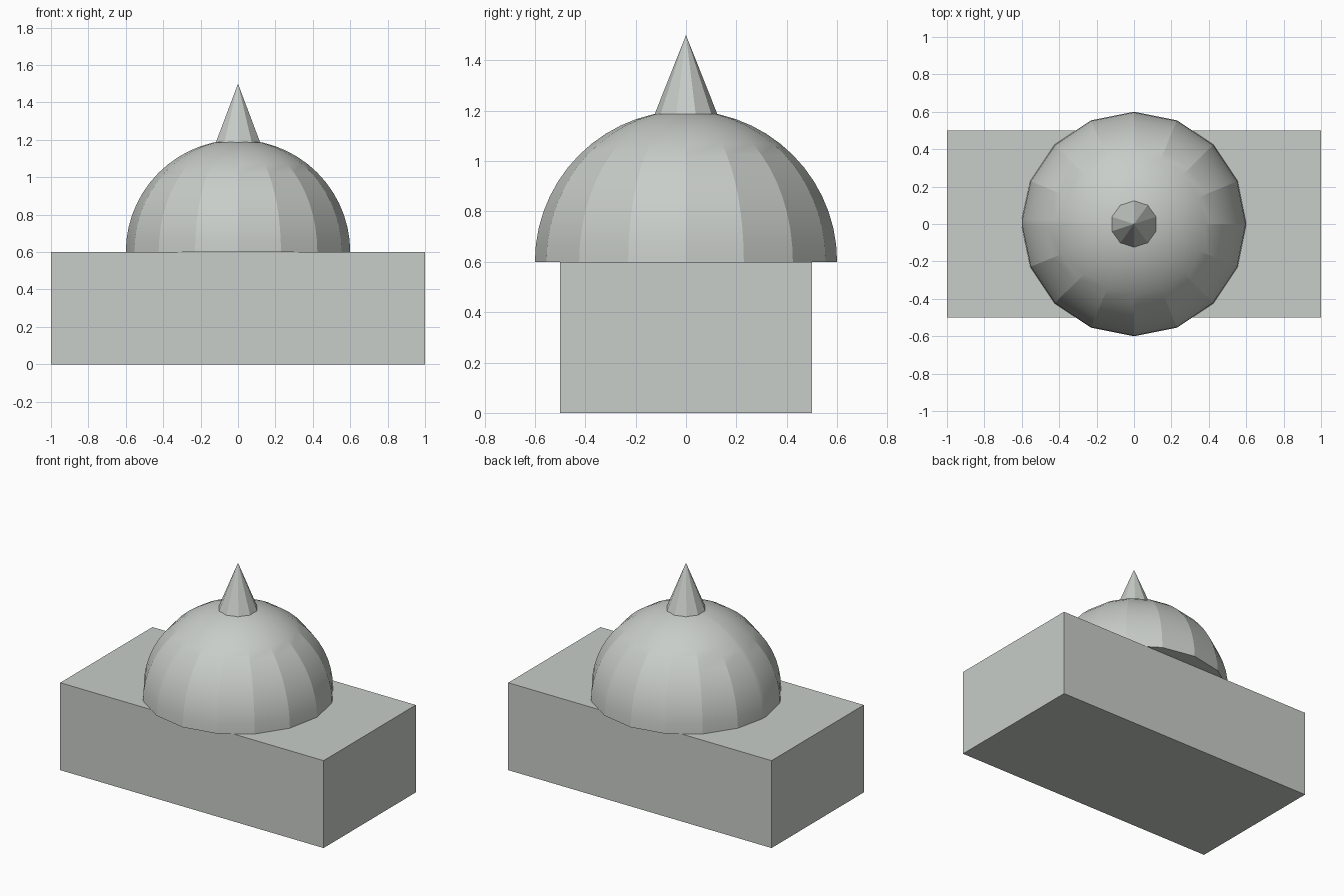
import bpy, bmesh, math

if "Cube" in bpy.data.objects:
    bpy.data.objects.remove(bpy.data.objects["Cube"])

stone = bpy.data.materials.new("pale_grey")
stone.diffuse_color = (0.58, 0.61, 0.58, 1)
stone.use_nodes = True
stone.node_tree.nodes["Principled BSDF"].inputs["Base Color"].default_value = stone.diffuse_color


def make_object(name, bm):
    bmesh.ops.recalc_face_normals(bm, faces=bm.faces[:])
    mesh = bpy.data.meshes.new(name)
    bm.to_mesh(mesh)
    bm.free()
    mesh.materials.append(stone)
    obj = bpy.data.objects.new(name, mesh)
    bpy.context.collection.objects.link(obj)
    return obj


# Rectangular base block
bm = bmesh.new()
bmesh.ops.create_cube(bm, size=1)
for v in bm.verts:
    v.co = (v.co.x * 2, v.co.y, (v.co.z + 0.5) * 0.6)
make_object("base_block", bm)

# Sixteen-sided dome with a narrow seam strip on its left side
RADIUS, RINGS = 0.6, 14
angles = [i * 22.5 for i in range(16) if i != 8] + [177.2, 181.2]
angles = [math.radians(a) for a in sorted(angles)]
bm = bmesh.new()
rings = []
for k in range(RINGS):
    t = math.pi / 2 * k / RINGS
    r, z = RADIUS * math.cos(t), 0.6 + RADIUS * math.sin(t)
    rings.append([bm.verts.new((r * math.cos(a), r * math.sin(a), z)) for a in angles])
top = bm.verts.new((0, 0, 0.6 + RADIUS))
n = len(angles)
for i in range(n):
    j = (i + 1) % n
    for lo, hi in zip(rings, rings[1:]):
        bm.faces.new((lo[i], lo[j], hi[j], hi[i]))
    bm.faces.new((rings[-1][i], rings[-1][j], top))
bm.faces.new(rings[0][::-1])
dome = make_object("dome", bm)
bpy.context.view_layer.objects.active = dome
dome.select_set(True)
bpy.ops.object.shade_smooth_by_angle(angle=math.radians(15))

# Ten-sided pointed finial
bm = bmesh.new()
ring = [bm.verts.new((0.125 * math.sin(i * math.tau / 10),
                      0.125 * math.cos(i * math.tau / 10), 1.185)) for i in range(10)]
tip = bm.verts.new((0, 0, 1.5))
for i in range(10):
    bm.faces.new((ring[i], ring[(i + 1) % 10], tip))
bm.faces.new(ring)
make_object("finial_cone", bm)
